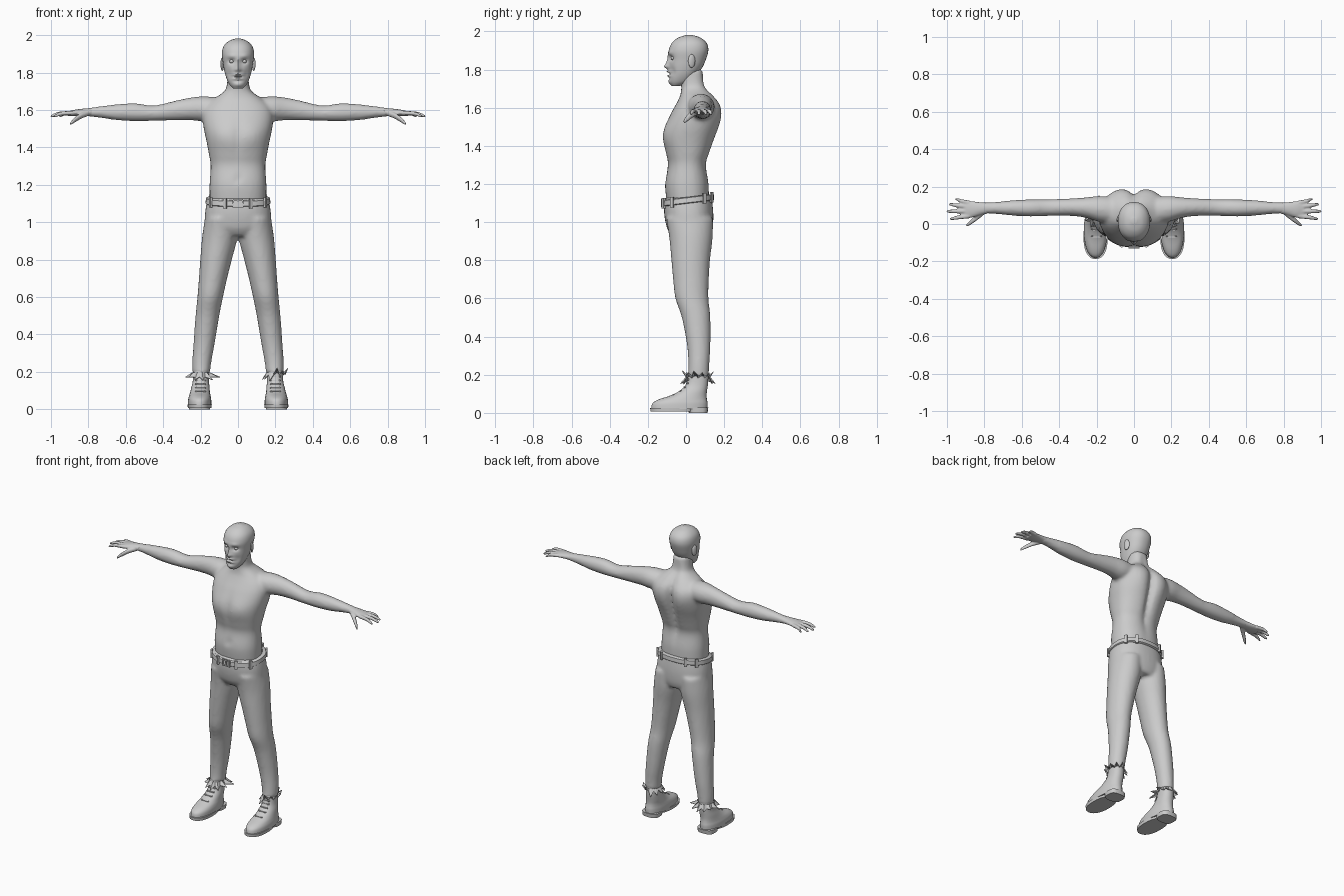
import bpy, bmesh, math, random
from mathutils import Matrix, Vector

random.seed(4)


def spline(rows, sub):
    """Catmull-Rom interpolation of section rows."""
    out = []
    for i in range(len(rows) - 1):
        a, b, c, d = (rows[max(0, min(len(rows) - 1, i + k))] for k in (-1, 0, 1, 2))
        for j in range(sub):
            t = j / sub
            out.append([0.5 * (2 * q + (r - p) * t + (2 * p - 5 * q + 4 * r - s) * t * t
                               + (3 * q - p - 3 * r + s) * t ** 3) for p, q, r, s in zip(a, b, c, d)])
    return out + [list(rows[-1])]


def loft(bm, rows, seg=24, p=2.0, axis='z', sub=4, s=1, cap=True):
    """Skin superellipse sections (t, a0, a1, b0, b1) along z or x; s=-1 mirrors in x."""
    rings = []
    for t, a0, a1, b0, b1 in spline(rows, sub):
        ring = []
        for i in range(seg):
            w = 2 * math.pi * i / seg
            c, d = math.cos(w), math.sin(w)
            a = (a0 + a1) / 2 + (a1 - a0) / 2 * math.copysign(abs(c) ** (2 / p), c)
            b = (b0 + b1) / 2 + (b1 - b0) / 2 * math.copysign(abs(d) ** (2 / p), d)
            ring.append(bm.verts.new((s * a, b, t) if axis == 'z' else (s * t, a, b)))
        rings.append(ring)
    for r, q in zip(rings, rings[1:]):
        for i in range(seg):
            j = (i + 1) % seg
            bm.faces.new((r[i], r[j], q[j], q[i]))
    if cap:
        bm.faces.new(rings[0])
        bm.faces.new(rings[-1])


def sym(rows):
    return [(z, -w, w, f, b) for z, w, f, b in rows]


def cen(rows):
    return [(x, y - ry, y + ry, z - rz, z + rz) for x, y, z, ry, rz in rows]


def sculpt(bm, bumps, cy):
    """Push the front (-1) or back (1) along y with gaussian bumps."""
    for v in bm.verts:
        side = 1 if v.co.y > cy else -1
        v.co.y += sum(k * math.exp(-((v.co.x - x) / sx) ** 2 - ((v.co.z - z) / sz) ** 2)
                      for sd, x, z, sx, sz, k in bumps if sd == side)


def ball(bm, co, size, rot=0.0):
    m = Matrix.Translation(co) @ Matrix.Rotation(rot, 4, 'Z') @ Matrix.Diagonal((*size, 1))
    bmesh.ops.create_uvsphere(bm, u_segments=12, v_segments=8, radius=1, matrix=m)


def box(bm, co, size, rot=0.0):
    m = Matrix.Translation(co) @ Matrix.Rotation(rot, 4, 'Z') @ Matrix.Diagonal((*size, 1))
    bmesh.ops.create_cube(bm, size=1, matrix=m)


def make(name, bm, voxel=0, iters=4, solid=0, angle=40):
    bmesh.ops.recalc_face_normals(bm, faces=bm.faces)
    me = bpy.data.meshes.new(name)
    bm.to_mesh(me)
    bm.free()
    ob = bpy.data.objects.new(name, me)
    bpy.context.collection.objects.link(ob)
    bpy.ops.object.select_all(action='DESELECT')
    ob.select_set(True)
    bpy.context.view_layer.objects.active = ob
    if voxel:
        m = ob.modifiers.new("blend", 'REMESH')
        m.mode, m.voxel_size, m.use_smooth_shade = 'VOXEL', voxel, True
        m = ob.modifiers.new("soften", 'SMOOTH')
        m.factor, m.iterations = 0.5, iters
    elif solid:
        ob.modifiers.new("thickness", 'SOLIDIFY').thickness = solid
    else:
        bpy.ops.object.shade_smooth_by_angle(angle=math.radians(angle))
    return ob


# torso with neck, spine groove, chest, and both arms blended in
bm = bmesh.new()
loft(bm, sym([(1.10, .150, -.10, .12), (1.20, .152, -.11, .12), (1.30, .146, -.095, .108),
              (1.36, .155, -.106, .125), (1.43, .168, -.12, .15), (1.50, .183, -.11, .172),
              (1.57, .190, -.08, .182), (1.62, .175, -.052, .175), (1.66, .13, -.032, .148),
              (1.69, .085, -.026, .12), (1.72, .062, -.026, .1), (1.80, .055, -.04, .09)]), 40, 2.3)
bumps = [(1, 0, 1.50, .025, .19, -.035), (-1, 0, 1.45, .02, .1, .008), (-1, 0, 1.235, .012, .015, .012)]
for s in (1, -1):
    bumps += [(1, s * .085, 1.56, .05, .08, .012), (-1, s * .08, 1.47, .06, .05, -.008)]
sculpt(bm, bumps, .03)
for s in (1, -1):
    loft(bm, cen([(.08, .07, 1.605, .07, .06), (.18, .08, 1.606, .07, .067), (.25, .087, 1.606, .056, .061),
                  (.33, .09, 1.598, .047, .053), (.45, .088, 1.583, .044, .041), (.55, .086, 1.588, .046, .048),
                  (.65, .086, 1.588, .041, .042), (.74, .086, 1.589, .032, .03),
                  (.82, .085, 1.588, .03, .02)]), axis='x', s=s)
make("torso_and_arms", bm, .011)

# hands: palm, four fingers and a thumb
for s, side in ((1, "left"), (-1, "right")):
    bm = bmesh.new()
    loft(bm, cen([(.78, .085, 1.589, .029, .022), (.82, .082, 1.588, .034, .02),
                  (.87, .078, 1.585, .045, .017), (.91, .079, 1.58, .046, .012)]), 20, axis='x', s=s)
    for y0, y1, x1 in ((.042, .028, .985), (.068, .068, 1.003), (.092, .105, .99), (.114, .132, .955)):
        loft(bm, cen([(.88, y0, 1.584, .012, .012), ((.88 + x1) / 2 + .01, (y0 + y1) / 2, 1.581, .011, .011),
                      (x1 - .01, y1, 1.569, .008, .008), (x1, y1, 1.565, .004, .004)]), 10, axis='x', s=s)
    loft(bm, cen([(.80, .065, 1.582, .014, .014), (.84, .035, 1.568, .016, .016), (.875, .008, 1.545, .013, .014),
                  (.898, -.01, 1.525, .007, .008)]), 10, axis='x', s=s)
    make(side + "_hand", bm, .005, 2)

# head with face relief and ears
bm = bmesh.new()
loft(bm, sym([(1.715, .026, -.075, -.03), (1.735, .045, -.086, .02), (1.77, .062, -.09, .055),
              (1.81, .073, -.09, .085), (1.85, .08, -.088, .103), (1.90, .086, -.09, .117),
              (1.94, .077, -.074, .108), (1.968, .05, -.04, .075), (1.982, .014, .005, .03)]), 56, 2.2, sub=6)
face = [(-1, 0, 1.825, .012, .022, -.016), (-1, 0, 1.815, .017, .01, -.012), (-1, 0, 1.86, .009, .025, -.008),
        (-1, 0, 1.788, .024, .006, -.012), (-1, 0, 1.778, .022, .005, .014), (-1, 0, 1.767, .02, .006, -.011),
        (-1, 0, 1.735, .02, .012, -.006), (-1, 0, 1.755, .025, .006, .005)]
for s in (1, -1):
    face += [(-1, s * .034, 1.86, .017, .013, .016), (-1, s * .034, 1.888, .022, .01, -.006),
             (-1, s * .045, 1.79, .015, .025, .008)]
sculpt(bm, face, 0)
for s in (1, -1):
    ball(bm, (s * .084, .03, 1.845), (.008, .02, .036), s * .35)
    ball(bm, (s * .034, -.068, 1.86), (.012, .012, .01))
make("head", bm, angle=60)

# trousers: pelvis and legs blended
bm = bmesh.new()
loft(bm, sym([(.925, .11, -.07, .125), (.97, .172, -.1, .14), (1.05, .176, -.115, .143),
              (1.13, .162, -.113, .135)]), 36, 2.3)
for s in (1, -1):
    loft(bm, [(1.02, .005, .177, -.105, .142), (.92, .003, .192, -.088, .14), (.80, .033, .202, -.077, .126),
              (.70, .058, .209, -.068, .12), (.60, .08, .217, -.056, .118), (.50, .1, .227, -.022, .128),
              (.35, .125, .238, .006, .128), (.25, .143, .244, .012, .122), (.19, .15, .243, .008, .12)], 28, s=s)
make("trousers", bm, .011)

# belt: tilted band
bm = bmesh.new()
loft(bm, sym([(1.097, .169, -.12, .143), (1.101, .174, -.125, .148), (1.127, .171, -.123, .146),
              (1.131, .165, -.117, .14)]), 48, 2.3, sub=1, cap=False)
bmesh.ops.holes_fill(bm, edges=[e for e in bm.edges if e.is_boundary], sides=0)
for v in bm.verts:
    v.co.z += .12 * v.co.y
make("belt", bm)

# belt loops around the waist and the buckle
bm = bmesh.new()
for deg in (35, 62, 118, 145, 215, 250, 290, 325):
    w = math.radians(deg)
    c, d = math.cos(w), math.sin(w)
    x = .174 * math.copysign(abs(c) ** .87, c)
    y = .012 + .137 * math.copysign(abs(d) ** .87, d)
    box(bm, (x, y, 1.114 + .12 * y), (.012, .018, .055), math.atan2(y, x))
make("belt_loops", bm)
bm = bmesh.new()
for dz in (-.018, .018):
    box(bm, (0, -.127, 1.1 + dz), (.056, .008, .007))
for dx in (-.025, 0, .025):
    box(bm, (dx, -.127, 1.1), (.007, .008, .04))
make("buckle", bm)

# boots with soles, eyelets and laces, plus ragged cuffs
for s, side in ((1, "left"), (-1, "right")):
    bm = bmesh.new()
    loft(bm, [(.02, .143, .268, -.182, .112), (.05, .143, .267, -.176, .113), (.07, .146, .262, -.145, .11),
              (.09, .15, .256, -.085, .108), (.115, .152, .25, -.035, .11), (.15, .155, .242, 0, .115),
              (.205, .156, .239, .012, .118)], 28, 2.2, s=s)
    make(side + "_boot", bm)
    bm = bmesh.new()
    loft(bm, [(.006, .142, .268, -.186, .05), (.026, .14, .27, -.188, .05)], 28, 2.3, sub=1, s=s)
    loft(bm, [(0, .15, .262, .015, .113), (.027, .148, .264, .01, .117)], 20, 3, sub=1, s=s)
    make(side + "_sole", bm)
    bm = bmesh.new()
    for z, y in ((.095, -.065), (.115, -.027), (.135, -.006), (.155, .008), (.175, .012)):
        for dx in (-.024, .024):
            ball(bm, (s * .2 + dx, y, z), (.005, .005, .005))
        box(bm, (s * .2, y - .005, z), (.046, .006, .005))
    make(side + "_laces", bm)

    # jagged torn hem: wide and flat on one foot, upright on the other
    bm = bmesh.new()
    n, top, low = 22, [], []
    for i in range(n):
        w = 2 * math.pi * i / n
        d = Vector((math.cos(w), math.sin(w), 0))
        base = Vector((s * .198, .063, .185)) + Vector((d.x * .047, d.y * .058, 0))
        k = random.uniform(.6, 1) * (i % 2)
        if s < 0:
            reach = .055 if d.x > .6 else .03
            tip = d * (.008 + reach * k) + Vector((0, 0, -.012 - .02 * k * (abs(d.y) > .6)))
        else:
            reach = .022
            tip = d * (.006 + reach * k) + Vector((0, 0, .042 * k if d.x > 0 else -.035 * k))
        top.append(bm.verts.new(base + Vector((0, 0, .012))))
        low.append(bm.verts.new(base + tip))
    for i in range(n):
        j = (i + 1) % n
        bm.faces.new((top[i], top[j], low[j], low[i]))
    make(side + "_torn_cuff", bm, solid=.004)
